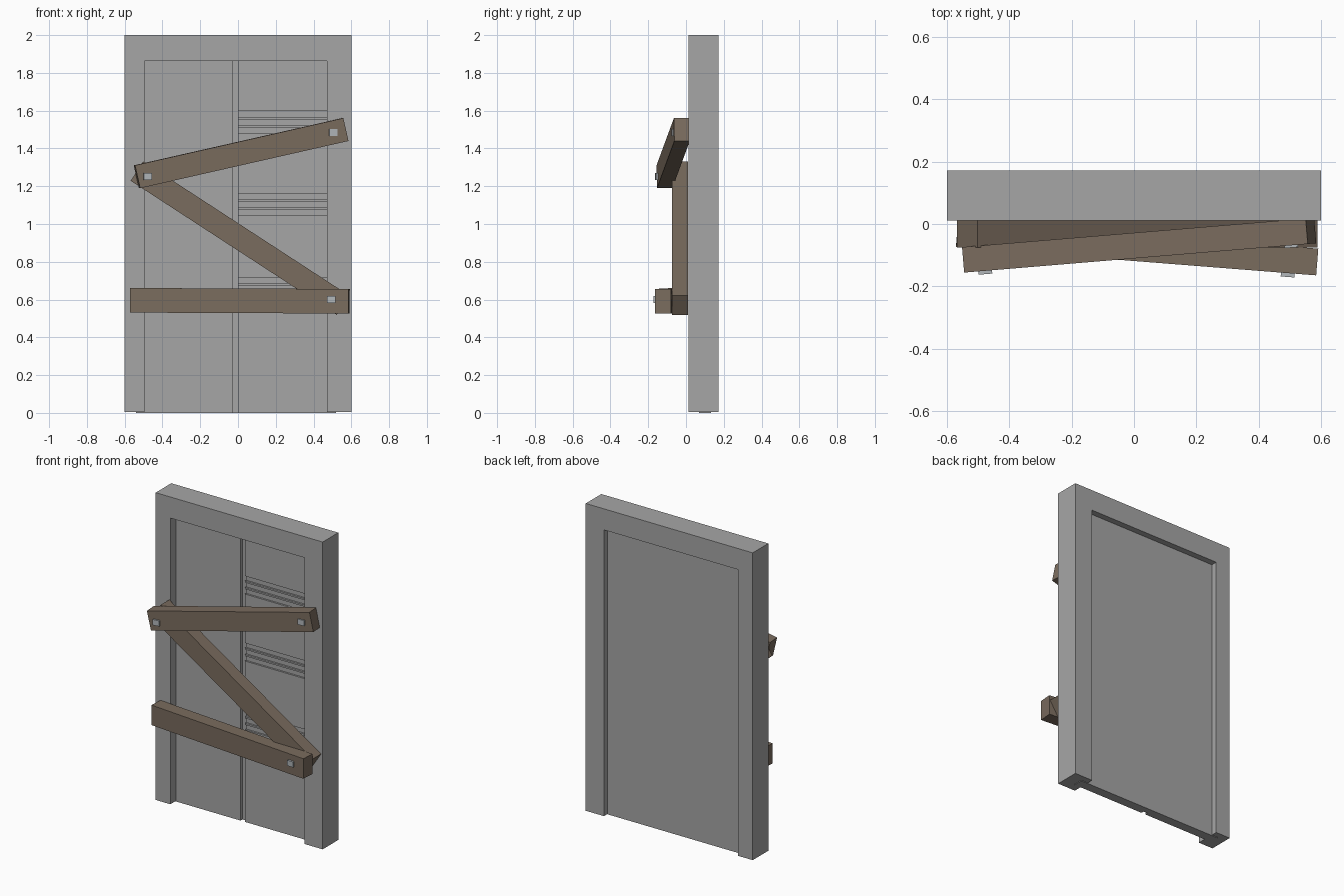
import bpy, bmesh
from math import radians
from mathutils import Vector, Matrix

if "Cube" in bpy.data.objects:
    bpy.data.objects.remove(bpy.data.objects["Cube"])


def material(name, rgb):
    m = bpy.data.materials.new(name)
    m.diffuse_color = (*rgb, 1)
    m.use_nodes = True
    m.node_tree.nodes["Principled BSDF"].inputs["Base Color"].default_value = m.diffuse_color
    return m


grey = material("door grey", (0.38, 0.38, 0.38))
wood = material("weathered wood", (0.195, 0.15, 0.112))
steel = material("light steel", (0.44, 0.47, 0.49))


def finish(name, bm, mat):
    bmesh.ops.recalc_face_normals(bm, faces=bm.faces)
    me = bpy.data.meshes.new(name)
    bm.to_mesh(me)
    bm.free()
    me.materials.append(mat)
    ob = bpy.data.objects.new(name, me)
    bpy.context.collection.objects.link(ob)
    return ob


def add_box(bm, lo, hi):
    lo, hi = Vector(lo), Vector(hi)
    mat = Matrix.Translation((lo + hi) / 2) @ Matrix.Diagonal((*(hi - lo), 1))
    bmesh.ops.create_cube(bm, size=1, matrix=mat)


def oriented_box(name, start, end, height, depth, mat):
    """Box whose long axis runs from start to end, standing on edge."""
    a, b = Vector(start), Vector(end)
    u = (b - a).normalized()
    n = Vector((-u.y, u.x, 0)).normalized()   # horizontal, towards the door
    w = u.cross(n)
    rot = Matrix((u, n, w)).transposed().to_4x4()
    bm = bmesh.new()
    bmesh.ops.create_cube(
        bm, size=1, matrix=Matrix.Translation((a + b) / 2) @ rot
        @ Matrix.Diagonal(((b - a).length, depth, height, 1)))
    return finish(name, bm, mat)


# door frame: U profile extruded through its depth
bm = bmesh.new()
outline = [(-.6, .004), (-.6, 2), (.6, 2), (.6, .004),
           (.47, .004), (.47, 1.863), (-.495, 1.863), (-.495, .004)]
face = bm.faces.new([bm.verts.new((x, .012, z)) for x, z in outline])
ext = bmesh.ops.extrude_face_region(bm, geom=[face])
bmesh.ops.translate(bm, vec=(0, .16, 0),
                    verts=[v for v in ext["geom"] if isinstance(v, bmesh.types.BMVert)])
finish("door_frame", bm, grey)

# door slab, seated in the frame
bm = bmesh.new()
add_box(bm, (-.54, .07, 0), (.52, .132, 1.9))
door = finish("door", bm, grey)

# cutters: centre groove and three groups of vent slots
bm = bmesh.new()
add_box(bm, (-.03, .04, -.05), (0, .09, 1.88))
groove = finish("groove_cutter", bm, grey)
bm = bmesh.new()
for top in (1.597, 1.162, .716):
    for i in range(3):
        z = top - i * .0425
        add_box(bm, (-.01, .04, z - .032), (.49, .082, z))
slots = finish("slot_cutter", bm, grey)
for cutter in (groove, slots):
    mod = door.modifiers.new(cutter.name, "BOOLEAN")
    mod.operation = "DIFFERENCE"
    mod.solver = "EXACT"
    mod.object = cutter
bpy.context.view_layer.objects.active = door
for name in [m.name for m in door.modifiers]:
    bpy.ops.object.modifier_apply(modifier=name)
for cutter in (groove, slots):
    bpy.data.objects.remove(cutter)

# boards nailed across the doorway
boards = {
    "upper_board": ((-.535, -.114, 1.25), (.568, -.022, 1.50), .124, .082),
    "diagonal_board": ((-.535, -.032, 1.28), (.556, -.032, .57), .122, .086),
    "lower_board": ((-.568, -.031, .596), (.588, -.122, .591), .130, .086),
}
for name, (a, b, h, d) in boards.items():
    oriented_box(name, a, b, h, d, wood)

# square bolt heads
for i, (x, y, z, dy) in enumerate([(-.478, -.147, 1.252, .084),
                                   (.504, -.062, 1.485, .084),
                                   (.494, -.156, .600, -.079)]):
    oriented_box(f"bolt_{i + 1}", (x - .022, y - .022 * dy, z),
                 (x + .022, y + .022 * dy, z), .036, .028, steel)
